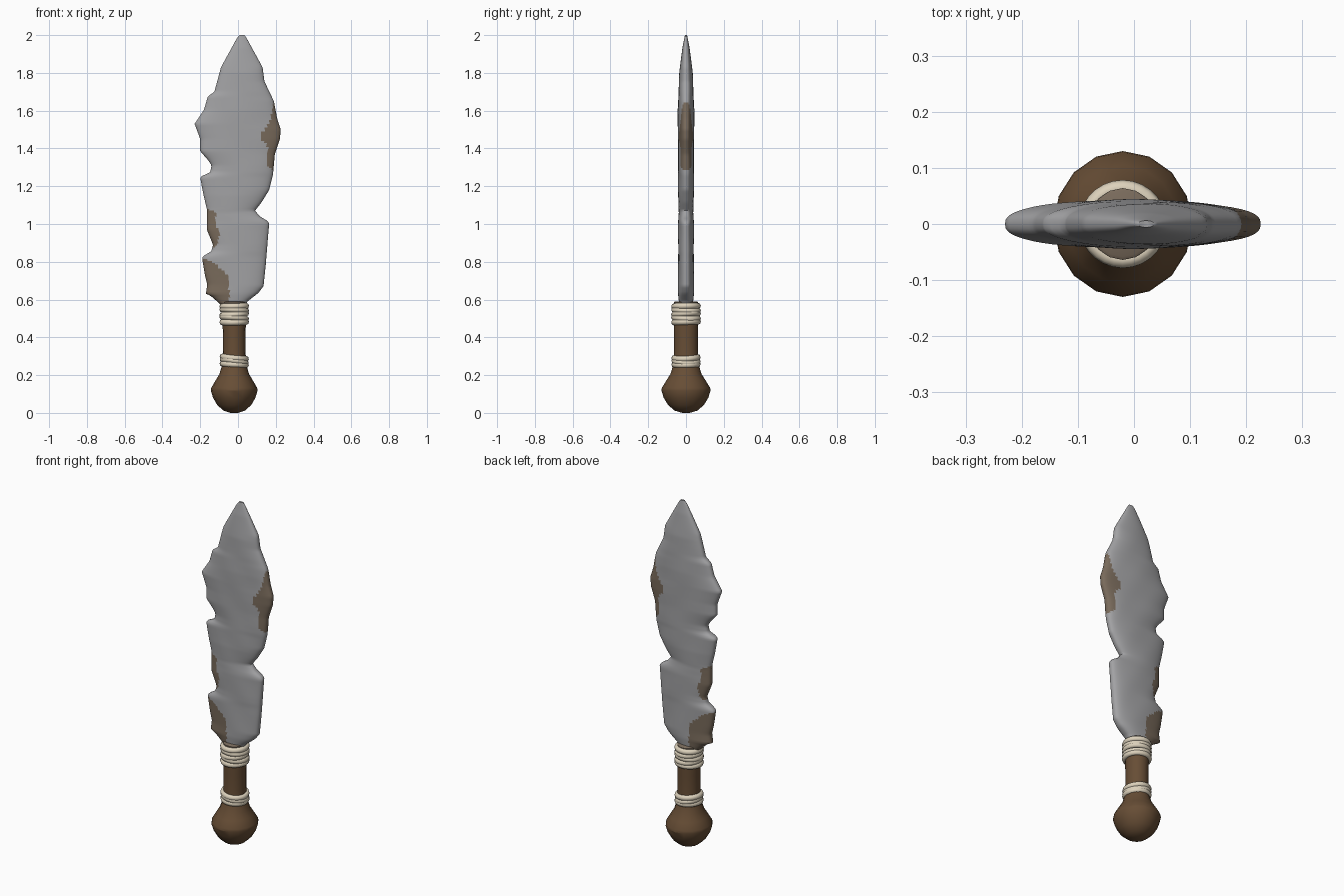
import bpy, bmesh, math
from mathutils import Matrix

if "Cube" in bpy.data.objects:
    bpy.data.objects.remove(bpy.data.objects["Cube"])


def material(name, rgb):
    m = bpy.data.materials.new(name)
    m.diffuse_color = (*rgb, 1)
    m.use_nodes = True
    m.node_tree.nodes["Principled BSDF"].inputs["Base Color"].default_value = m.diffuse_color
    return m


STEEL = material("steel grey", (0.36, 0.36, 0.37))
RUST = material("rust brown", (0.19, 0.145, 0.105))
WOOD = material("dark wood", (0.135, 0.075, 0.036))
CORD = material("cream cord", (0.72, 0.64, 0.50))
AXIS_X = -0.02


def finish(name, bm, mats, angle=40):
    bmesh.ops.recalc_face_normals(bm, faces=bm.faces)
    me = bpy.data.meshes.new(name)
    bm.to_mesh(me)
    bm.free()
    ob = bpy.data.objects.new(name, me)
    bpy.context.collection.objects.link(ob)
    for m in mats:
        me.materials.append(m)
    bpy.ops.object.select_all(action='DESELECT')
    ob.select_set(True)
    bpy.context.view_layer.objects.active = ob
    bpy.ops.object.shade_smooth_by_angle(angle=math.radians(angle))
    return ob


def loft(bm, rings):
    """Skin a list of point rings and cap both ends."""
    rows = [[bm.verts.new(p) for p in ring] for ring in rings]
    n = len(rows[0])
    for a, b in zip(rows, rows[1:]):
        for i in range(n):
            j = (i + 1) % n
            bm.faces.new((a[i], a[j], b[j], b[i]))
    bm.faces.new(rows[0])
    bm.faces.new(rows[-1])


def lerp(keys, z):
    """Piecewise linear value from (z, value) keys in rising z."""
    if z <= keys[0][0]:
        return keys[0][1]
    for (z0, v0), (z1, v1) in zip(keys, keys[1:]):
        if z <= z1:
            return v0 + (v1 - v0) * (z - z0) / (z1 - z0)
    return keys[-1][1]


# Blade: chipped left and right edges as (height, x)
LEFT = [(.57, -.09), (.59, -.11), (.62, -.145), (.628, -.17), (.68, -.163), (.73, -.175),
        (.82, -.19), (.83, -.185), (.855, -.142), (.89, -.132), (.97, -.165), (1.08, -.165),
        (1.155, -.183), (1.245, -.2), (1.255, -.19), (1.272, -.148), (1.31, -.14), (1.34, -.16),
        (1.385, -.2), (1.45, -.2), (1.53, -.23), (1.605, -.18), (1.675, -.16), (1.70, -.125),
        (1.83, -.09), (1.985, -.005), (2.0, .008)]
RIGHT = [(.57, .04), (.59, .05), (.635, .108), (.67, .135), (.785, .147), (.945, .16),
         (1.0, .165), (1.015, .158), (1.04, .117), (1.07, .09), (1.115, .125), (1.18, .165),
         (1.26, .185), (1.37, .195), (1.45, .222), (1.5, .226), (1.56, .207), (1.65, .19),
         (1.755, .14), (1.83, .13), (1.985, .045), (2.0, .035)]
THICK = [(.57, .036), (.63, .043), (1.0, .041), (1.06, .037), (1.15, .042), (1.6, .043),
         (1.8, .036), (1.93, .02), (2.0, .006)]

# Rust patches: inner limit as (height, x), side -1 = left edge, 1 = right edge
PATCHES = [(1, [(1.285, .185), (1.30, .158), (1.41, .155), (1.46, .115), (1.54, .17), (1.65, .19)]),
           (-1, [(.875, -.135), (.885, -.11), (.945, -.095), (1.0, -.12), (1.06, -.115), (1.08, -.165)]),
           (-1, [(.57, -.045), (.70, -.05), (.73, -.055), (.80, -.135), (.82, -.19)])]


def rusty(p):
    return any(k[0][0] <= p.z <= k[-1][0] and s * (p.x - lerp(k, p.z)) > 0 for s, k in PATCHES)


ROWS, COLS = 140, 56
rings = []
for r in range(ROWS + 1):
    z = .57 + 1.43 * r / ROWS
    x0, x1, t = lerp(LEFT, z), lerp(RIGHT, z), lerp(THICK, z)
    ring = []
    for i in range(COLS):
        a = 2 * math.pi * i / COLS
        x = (x0 + x1) / 2 + (x1 - x0) / 2 * math.cos(a)
        s = math.sin(a)
        # gentle hammered waviness of the flats
        wave = 1 + .035 * math.sin(17 * z + 9 * x) * math.sin(23 * x + 5 * z)
        ring.append((x, math.copysign(abs(s) ** .75, s) * t * wave, z))
    rings.append(ring)
bm = bmesh.new()
loft(bm, rings)
for f in bm.faces:
    f.material_index = int(rusty(f.calc_center_median()))
finish("blade", bm, [STEEL, RUST], 60)


# Turned parts of the handle
def turned(name, profile, mat, sides=16, angle=40):
    bm = bmesh.new()
    loft(bm, [[(AXIS_X + .95 * rad * math.sin(2 * math.pi * i / sides),
                rad * math.cos(2 * math.pi * i / sides), z) for i in range(sides)]
              for rad, z in profile])
    return finish(name, bm, [mat], angle)


turned("pommel", [(.02, 0), (.06, .012), (.095, .042), (.118, .08), (.13, .118), (.128, .132),
                  (.105, .17), (.083, .205), (.07, .245)], WOOD, angle=25)
turned("grip", [(.07, .235), (.066, .27), (.063, .33), (.063, .42), (.066, .5), (.066, .575)], WOOD)
turned("collar", [(.064, .565), (.064, .586), (.058, .59)], RUST)


# Cord wraps: slightly tilted rings
def cord_ring(name, z, major, minor, tilt_x, tilt_y):
    bm = bmesh.new()
    n, m = 28, 8
    grid = [[bm.verts.new(((major + minor * math.cos(2 * math.pi * j / m)) * math.cos(2 * math.pi * i / n),
                           (major + minor * math.cos(2 * math.pi * j / m)) * math.sin(2 * math.pi * i / n),
                           minor * 1.1 * math.sin(2 * math.pi * j / m)))
             for j in range(m)] for i in range(n)]
    for i in range(n):
        for j in range(m):
            k, l = (i + 1) % n, (j + 1) % m
            bm.faces.new((grid[i][j], grid[k][j], grid[k][l], grid[i][l]))
    bm.transform(Matrix.Translation((AXIS_X, 0, z)) @ Matrix.Rotation(tilt_x, 4, 'X')
                 @ Matrix.Rotation(tilt_y, 4, 'Y'))
    finish(name, bm, [CORD], 60)


for i, (z, tx, ty) in enumerate([(.257, .02, .06), (.274, -.05, .16), (.292, .04, .1)]):
    cord_ring(f"lower_wrap_{i + 1}", z, .063, .0145, tx, ty)
for i, (z, tx, ty) in enumerate([(.481, .03, -.02), (.503, -.05, .08), (.523, .05, -.07),
                                 (.544, -.04, .05), (.565, .02, -.02)]):
    cord_ring(f"upper_wrap_{i + 1}", z, .064, .0145, tx, ty)
